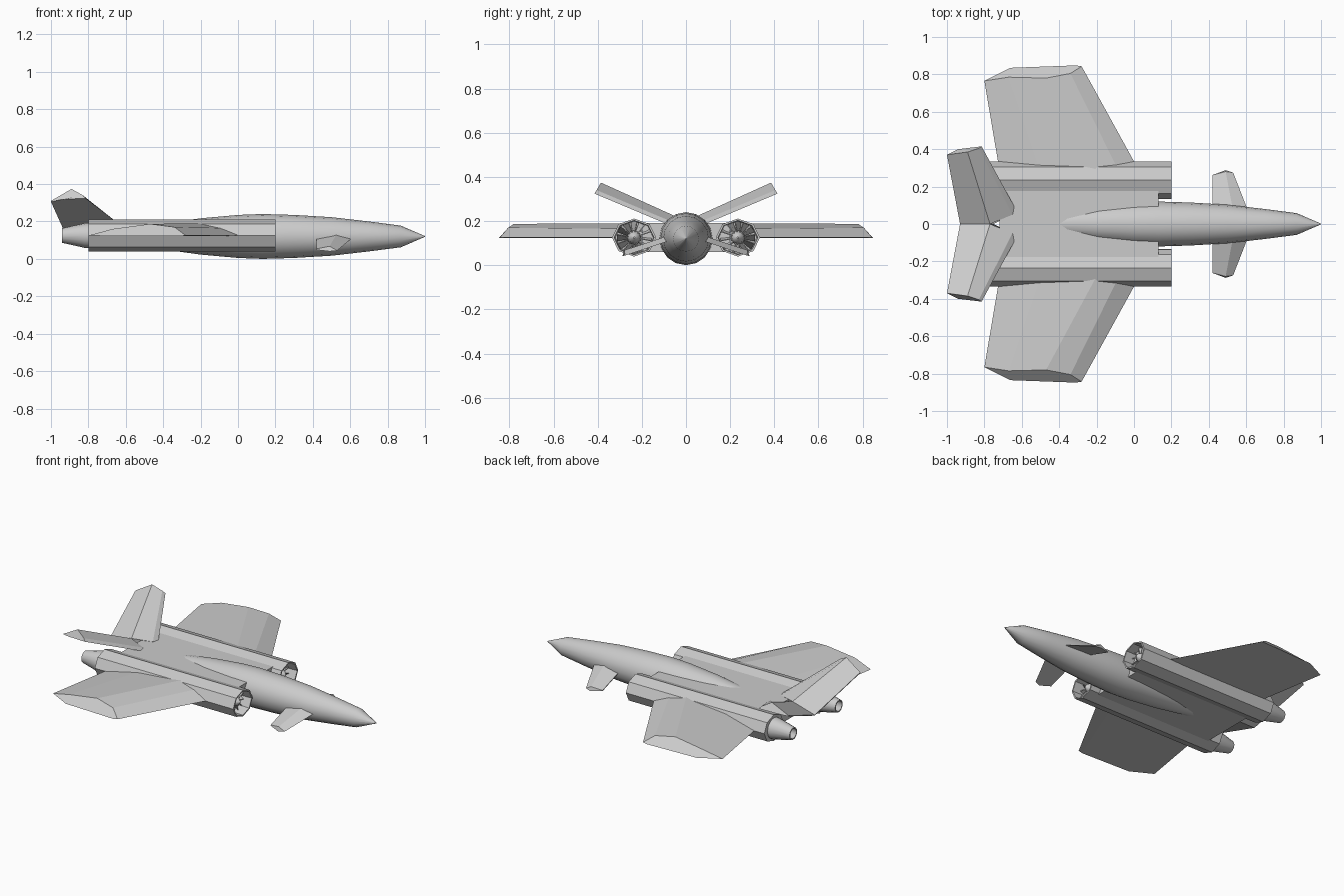
import bpy
import bmesh
from math import cos, sin, pi, radians

cube = bpy.data.objects.get("Cube")
if cube:
    bpy.data.objects.remove(cube, do_unlink=True)

grey = bpy.data.materials.new("light_grey")
grey.use_nodes = True
grey.diffuse_color = (0.6, 0.6, 0.6, 1)
grey.node_tree.nodes["Principled BSDF"].inputs["Base Color"].default_value = (0.6, 0.6, 0.6, 1)


def finish(name, bm, mirror=True, smooth=None):
    bmesh.ops.recalc_face_normals(bm, faces=bm.faces)
    mesh = bpy.data.meshes.new(name)
    bm.to_mesh(mesh)
    bm.free()
    mesh.materials.append(grey)
    obj = bpy.data.objects.new(name, mesh)
    bpy.context.collection.objects.link(obj)
    if mirror:
        mod = obj.modifiers.new("mirror", "MIRROR")
        mod.use_axis = (False, True, False)
        mod.use_mirror_merge = False
    if smooth:
        bpy.ops.object.select_all(action="DESELECT")
        obj.select_set(True)
        bpy.context.view_layer.objects.active = obj
        bpy.ops.object.shade_smooth_by_angle(angle=radians(smooth))
    return obj


def add_loft(bm, rings):
    """Skin a list of equal-length rings and cap both ends."""
    loops = [[bm.verts.new(p) for p in ring] for ring in rings]
    for a, b in zip(loops, loops[1:]):
        for i in range(len(a)):
            j = (i + 1) % len(a)
            bm.faces.new((a[i], a[j], b[j], b[i]))
    bm.faces.new(loops[0])
    bm.faces.new(loops[-1])


def ring(x, ry, rz, sides, y=0.0, z=0.125):
    return [(x, y + ry * sin(2 * pi * i / sides), z + rz * cos(2 * pi * i / sides))
            for i in range(sides)]


def tube(name, profile, sides, y=0.0, z=0.125, squash=1.0, mirror=True, smooth=None):
    bm = bmesh.new()
    add_loft(bm, [ring(x, r, r * squash, sides, y, z) for x, r in profile])
    return finish(name, bm, mirror, smooth)


def surface(name, root, tip):
    bm = bmesh.new()
    add_loft(bm, [root, tip])
    return finish(name, bm)


# Fuselage, tapering into the centre body
tube("fuselage", [(-0.7, 0.02), (-0.42, 0.067), (-0.2, 0.097), (0.0, 0.115), (0.13, 0.12),
                  (0.3, 0.115), (0.5, 0.103), (0.7, 0.08), (0.87, 0.058), (1.0, 0.002)],
     16, z=0.12, mirror=False, smooth=40)

# Flat centre body between the engines
bm = bmesh.new()
add_loft(bm, [[(x, -0.2, 0.06), (x, 0.2, 0.06), (x, 0.2, 0.19), (x, -0.2, 0.19)]
              for x in (-0.72, 0.13)])
finish("centre_body", bm, mirror=False)

# Engine housings with hollow intakes and rear nozzles
ENGINE_Y = 0.235
tube("engine_housing", [(-0.8, 0.07), (-0.8, 0.1), (0.2, 0.1), (0.2, 0.09), (0.08, 0.085)],
     8, y=ENGINE_Y, squash=0.86)
tube("exhaust_nozzle", [(-0.78, 0.068), (-0.82, 0.066), (-0.94, 0.039), (-0.94, 0.032), (-0.83, 0.045)],
     16, y=ENGINE_Y, smooth=30)
tube("intake_spinner", [(0.07, 0.032), (0.13, 0.032), (0.165, 0.022), (0.18, 0.004)],
     12, y=ENGINE_Y, smooth=40)

# Fan blades, pitched around the spinner
bm = bmesh.new()
for k in range(12):
    a = 2 * pi * k / 12

    def blade_ring(r, half):
        points = []
        for x, side, thick in ((0.1, -half, -1), (0.15, half, -1), (0.15, half, 1), (0.1, -half, 1)):
            t = side + thick * 0.002
            points.append((x, ENGINE_Y + r * cos(a) - t * sin(a), 0.125 + r * sin(a) + t * cos(a)))
        return points

    add_loft(bm, [blade_ring(0.025, 0.005), blade_ring(0.078, 0.015)])
finish("fan_blades", bm)

# Main wings: flat underside, ridged top, bevelled tips
surface("wing",
        [(0.03, 0.28, 0.125), (-0.08, 0.28, 0.165), (-0.2, 0.28, 0.19), (-0.5, 0.28, 0.168),
         (-0.718, 0.28, 0.125), (-0.5, 0.28, 0.122), (-0.2, 0.28, 0.122), (-0.08, 0.28, 0.122)],
        [(-0.28, 0.843, 0.125), (-0.34, 0.805, 0.17), (-0.47, 0.78, 0.187), (-0.67, 0.785, 0.16),
         (-0.8, 0.765, 0.125), (-0.66, 0.835, 0.122), (-0.47, 0.842, 0.122), (-0.31, 0.848, 0.122)])


def slope(points, base, rate):
    """Place (x, y, height) points above an inclined plane."""
    return [(x, y, base + rate * abs(y) + h) for x, y, h in points]


# Tail fins in a V
surface("tail_fin",
        slope([(-0.635, 0.085, 0), (-0.65, 0.05, 0.02), (-0.77, 0, 0.05), (-0.93, 0, 0.005),
               (-0.93, 0, 0), (-0.75, 0, 0)], 0.15, 0.42),
        slope([(-0.815, 0.415, 0), (-0.83, 0.405, 0.02), (-0.89, 0.385, 0.062), (-1.0, 0.37, 0.005),
               (-1.0, 0.37, 0), (-0.94, 0.4, 0)], 0.15, 0.42))

# Drooping foreplanes beside the nose
surface("foreplane",
        slope([(0.61, 0.07, 0), (0.53, 0.07, 0.025), (0.42, 0.07, 0.005), (0.42, 0.07, 0), (0.53, 0.07, 0)],
              0.135, -0.33),
        slope([(0.53, 0.275, 0), (0.49, 0.28, 0.025), (0.42, 0.262, 0.005), (0.42, 0.262, 0), (0.49, 0.288, 0)],
              0.135, -0.33))
